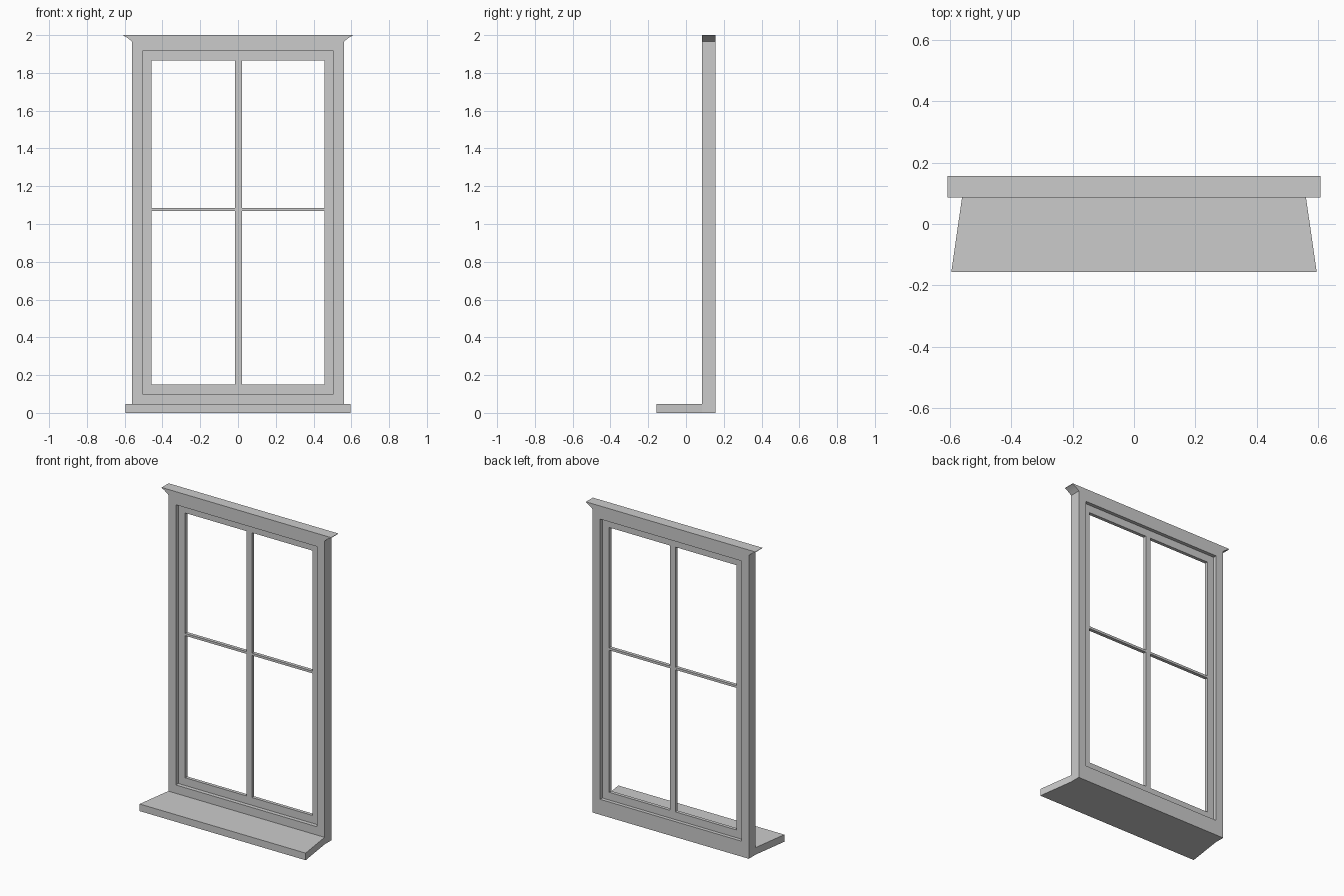
import bpy, bmesh

if "Cube" in bpy.data.objects:
    bpy.data.objects.remove(bpy.data.objects["Cube"])

BACK, FRONT = 0.157, 0.086          # casing depth range
SASH_F, SASH_B = 0.112, 0.134       # recessed sash depth range


def finish(bm, name):
    bmesh.ops.recalc_face_normals(bm, faces=bm.faces)
    mesh = bpy.data.meshes.new(name)
    bm.to_mesh(mesh)
    bm.free()
    ob = bpy.data.objects.new(name, mesh)
    bpy.context.collection.objects.link(ob)
    return ob


def rect_ring(outer, inner, y0, y1):
    """Rectangular frame; each rectangle is (half width, bottom, top)."""
    bm = bmesh.new()
    loops = []
    for (w, b, t), y in ((outer, y0), (inner, y0), (inner, y1), (outer, y1)):
        loops.append([bm.verts.new((x, y, z))
                      for x, z in ((-w, b), (w, b), (w, t), (-w, t))])
    for k in range(4):
        a, c = loops[k], loops[(k + 1) % 4]
        for i in range(4):
            j = (i + 1) % 4
            bm.faces.new((a[i], a[j], c[j], c[i]))
    return bm


def prism(name, outline, z0, z1):
    """Plan outline (x, y) raised from z0 to z1."""
    bm = bmesh.new()
    base = bm.faces.new([bm.verts.new((x, y, z0)) for x, y in outline])
    top = bmesh.ops.extrude_face_region(bm, geom=[base], use_keep_orig=True)
    for v in top["geom"]:
        if isinstance(v, bmesh.types.BMVert):
            v.co.z = z1
    return finish(bm, name)


def box(name, x0, x1, y0, y1, z0, z1):
    return prism(name, [(x0, y0), (x1, y0), (x1, y1), (x0, y1)], z0, z1)


# Casing, with its head stepped upward and outward into a flared cornice
bm = rect_ring((0.56, 0, 1.965), (0.506, 0.10, 1.915), FRONT, BACK)
bm.normal_update()
top = max(bm.faces, key=lambda f: f.calc_center_median().z)
for half, z in ((0.567, 1.971), (0.577, 1.979), (0.59, 1.988), (0.607, 1.997), (0.607, 2.0)):
    top = bmesh.ops.extrude_discrete_faces(bm, faces=[top])["faces"][0]
    for v in top.verts:
        v.co.x = half if v.co.x > 0 else -half
        v.co.z = z
casing = finish(bm, "casing")
bpy.context.view_layer.objects.active = casing
casing.select_set(True)
bpy.ops.object.shade_smooth_by_angle(angle=0.35)

# Sash set into the middle of the casing depth
finish(rect_ring((0.506, 0.10, 1.915), (0.457, 0.15, 1.865), SASH_F, SASH_B), "sash")

# Glazing bars: full-height mullion and a thin bar on each side
box("mullion", -0.017, 0.021, SASH_F, SASH_B, 0.15, 1.865)
for side, x0, x1 in (("left", -0.457, -0.017), ("right", 0.021, 0.457)):
    box("glazing_bar_" + side, x0, x1, SASH_F, SASH_B, 1.07, 1.085)

# Sill that widens toward the front
prism("sill", [(-0.595, -0.157), (0.595, -0.157), (0.56, FRONT), (-0.56, FRONT)], 0, 0.046)
